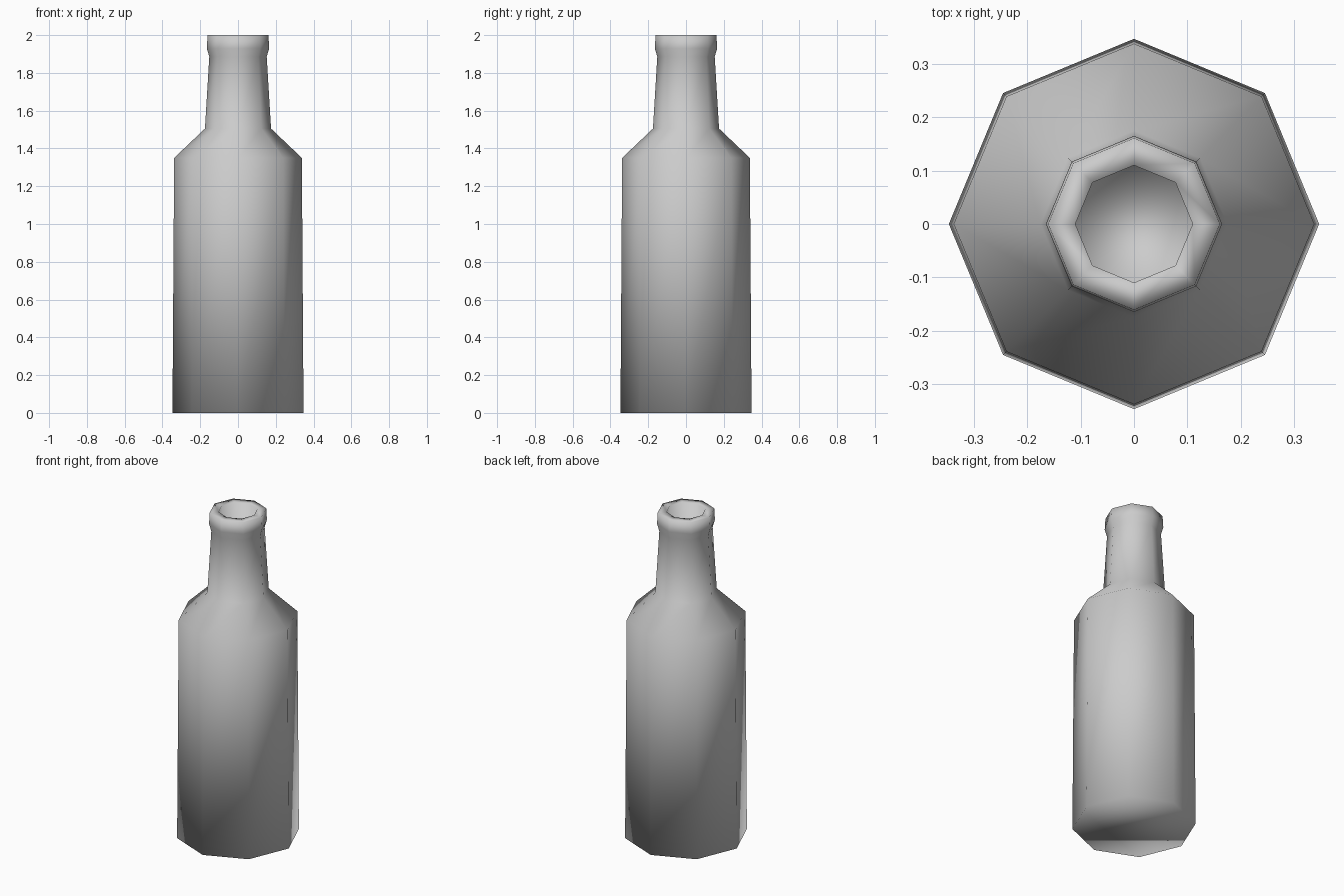
import bpy, bmesh, math

if "Cube" in bpy.data.objects:
    bpy.data.objects.remove(bpy.data.objects["Cube"])

SIDES = 8

# Outline from the base up the outside, over the lip and down inside the neck
PROFILE = [
    (0.347, 0.0), (0.338, 1.35),    # body
    (0.175, 1.505),                 # shoulder
    (0.152, 1.885),                 # neck
    (0.165, 1.93), (0.161, 2.0),    # lip
    (0.11, 2.0), (0.11, 1.8),       # mouth
]

glass = bpy.data.materials.new("grey_glass")
glass.diffuse_color = (0.6, 0.6, 0.6, 1)
glass.use_nodes = True
glass.node_tree.nodes["Principled BSDF"].inputs["Base Color"].default_value = glass.diffuse_color


def ring(bm, radius, z):
    """Octagon with corners on the x and y axes."""
    angles = [2 * math.pi * i / SIDES for i in range(SIDES)]
    return [bm.verts.new((radius * math.cos(a), radius * math.sin(a), z)) for a in angles]


bm = bmesh.new()
rings = [ring(bm, r, z) for r, z in PROFILE]
for low, high in zip(rings, rings[1:]):
    for i in range(SIDES):
        j = (i + 1) % SIDES
        bm.faces.new((low[i], low[j], high[j], high[i]))

# Flat base and floor of the mouth
bm.faces.new(rings[0][::-1])
bm.faces.new(rings[-1])

# Soft shading over the whole bottle
for face in bm.faces:
    face.smooth = True

mesh = bpy.data.meshes.new("bottle")
bm.to_mesh(mesh)
bm.free()
mesh.materials.append(glass)
bpy.context.collection.objects.link(bpy.data.objects.new("bottle", mesh))
